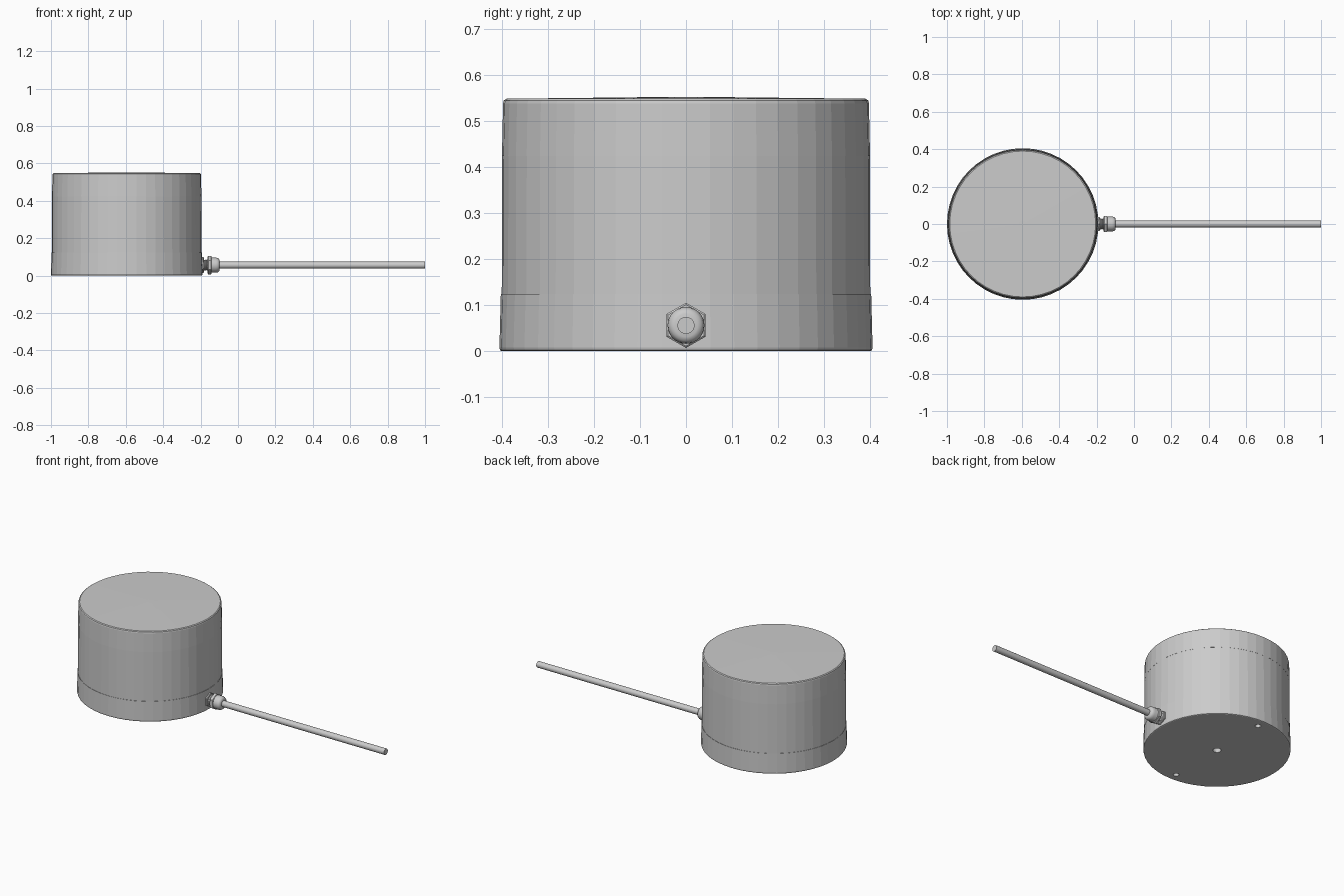
import bpy, bmesh, math
from mathutils import Matrix

if "Cube" in bpy.data.objects:
    bpy.data.objects.remove(bpy.data.objects["Cube"])

CX = -0.595      # housing axis
GZ = 0.056       # cable height


def lathe(name, profile, sides, matrix, smooth=False, phase=0.0):
    """Closed solid of revolution from (radius, height) points about local z."""
    bm = bmesh.new()
    rings = []
    for r, h in profile:
        rings.append([bm.verts.new((r * math.cos(phase + math.tau * i / sides),
                                    r * math.sin(phase + math.tau * i / sides), h))
                      for i in range(sides)])
    for a, b in zip(rings, rings[1:]):
        for i in range(sides):
            j = (i + 1) % sides
            bm.faces.new((a[i], a[j], b[j], b[i]))
    bm.faces.new(rings[0][::-1])
    bm.faces.new(rings[-1])
    bm.transform(matrix)
    bmesh.ops.recalc_face_normals(bm, faces=bm.faces)
    mesh = bpy.data.meshes.new(name)
    bm.to_mesh(mesh)
    bm.free()
    obj = bpy.data.objects.new(name, mesh)
    bpy.context.collection.objects.link(obj)
    if smooth:
        bpy.ops.object.select_all(action='DESELECT')
        obj.select_set(True)
        bpy.context.view_layer.objects.active = obj
        bpy.ops.object.shade_smooth_by_angle(angle=math.radians(35))
    return obj


upright = Matrix.Translation((CX, 0, 0))
# local z runs along +x, local x points down
along_x = Matrix.Translation((0, 0, GZ)) @ Matrix.Rotation(math.pi / 2, 4, 'Y')

# Housing: tapered base, straight middle, cap with rounded rim and slight crown
base = lathe("base", [(0.400, 0), (0.4035, 0.002), (0.405, 0.008), (0.402, 0.124)], 48, upright)
lathe("middle_body", [(0.4, 0.124), (0.399, 0.424)], 48, upright)
lathe("top_cap", [(0.3995, 0.424), (0.397, 0.538), (0.3955, 0.544), (0.390, 0.548),
                  (0.25, 0.5495), (0.12, 0.551), (0.02, 0.552)], 48, upright)

# Mounting holes in the underside
for y, r in ((0, 0.022), (0.35, 0.016), (-0.35, 0.016)):
    cutter = lathe("hole_cutter", [(r, -0.05), (r, 0.06)], 24,
                   Matrix.Translation((CX, y, 0)))
    cutter.hide_render = True
    cutter.hide_set(True)
    cutter.display_type = 'WIRE'
    mod = base.modifiers.new("mounting_hole", 'BOOLEAN')
    mod.operation = 'DIFFERENCE'
    mod.solver = 'EXACT'
    mod.object = cutter

# Cable gland: hex lock nut, threaded neck, hex flange, domed clamping nut
lathe("lock_nut", [(0.040, -0.205), (0.043, -0.202), (0.043, -0.186), (0.040, -0.183)],
      6, along_x)
thread = [(0.027, -0.19)]
for i in range(4):
    x = -0.184 + i * 0.006
    thread += [(0.030, x + 0.002), (0.027, x + 0.005)]
lathe("threaded_neck", thread, 24, along_x, True)
lathe("hex_flange", [(0.045, -0.162), (0.049, -0.159), (0.049, -0.144), (0.045, -0.141)],
      6, along_x)
lathe("clamping_nut", [(0.040, -0.164), (0.040, -0.118), (0.038, -0.108),
                       (0.033, -0.101), (0.025, -0.098)], 32, along_x, True)

# Cable
lathe("cable", [(0.0185, -0.12), (0.0185, 1.0)], 24, along_x, True)
